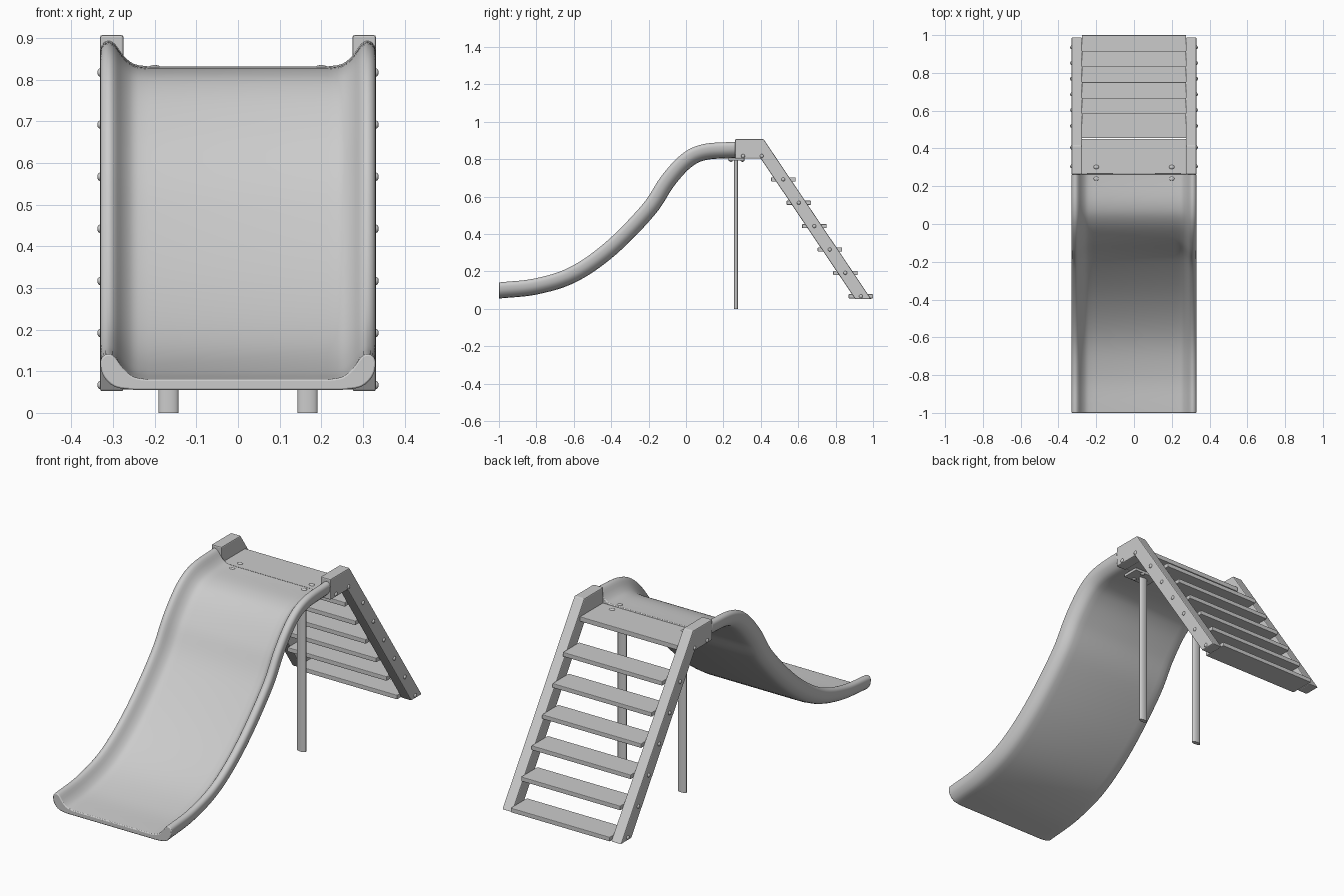
import bpy, bmesh, math
from mathutils import Vector

cube = bpy.data.objects.get("Cube")
if cube:
    bpy.data.objects.remove(cube, do_unlink=True)

# One grey material for everything
grey = bpy.data.materials.new("light grey")
grey.use_nodes = True
COLOUR = (0.6, 0.6, 0.6, 1)
grey.diffuse_color = COLOUR
grey.node_tree.nodes["Principled BSDF"].inputs["Base Color"].default_value = COLOUR


def finish(bm, name, smooth=False, bevel=0.0):
    bmesh.ops.recalc_face_normals(bm, faces=bm.faces)
    mesh = bpy.data.meshes.new(name)
    bm.to_mesh(mesh)
    bm.free()
    mesh.materials.append(grey)
    ob = bpy.data.objects.new(name, mesh)
    bpy.context.collection.objects.link(ob)
    if bevel:
        mod = ob.modifiers.new("soft edges", 'BEVEL')
        mod.width, mod.segments, mod.limit_method = bevel, 2, 'ANGLE'
    if smooth:
        bpy.ops.object.select_all(action='DESELECT')
        ob.select_set(True)
        bpy.context.view_layer.objects.active = ob
        bpy.ops.object.shade_smooth_by_angle(angle=math.radians(40))
    return ob


def box(name, lo, hi, bevel=0.003):
    bm = bmesh.new()
    bmesh.ops.create_cube(bm, size=1)
    for v in bm.verts:
        v.co = Vector([(a + b) / 2 + c * (b - a) for a, b, c in zip(lo, hi, v.co)])
    return finish(bm, name, bevel=bevel)


def dome(name, centre, radii):
    bm = bmesh.new()
    bmesh.ops.create_uvsphere(bm, u_segments=14, v_segments=8, radius=1)
    for v in bm.verts:
        v.co = Vector([c + r * p for c, r, p in zip(centre, radii, v.co)])
    return finish(bm, name, smooth=True)


def spline(points, steps):
    # Catmull-Rom curve through the points
    pts = [Vector(p) for p in points]
    pts = [2 * pts[0] - pts[1]] + pts + [2 * pts[-1] - pts[-2]]
    out = []
    for a, b, c, d in zip(pts, pts[1:], pts[2:], pts[3:]):
        for i in range(steps):
            t = i / steps
            out.append(0.5 * (2 * b + (c - a) * t + (2 * a - 5 * b + 4 * c - d) * t * t
                              + (3 * b - a - 3 * c + d) * t ** 3))
    return out + [pts[-2]]


# Slide: trough section swept along an S-shaped path (y, z)
path = spline([(-1, 0.098), (-0.8, 0.12), (-0.6, 0.185), (-0.4, 0.325), (-0.2, 0.53),
               (-0.1, 0.68), (0, 0.79), (0.1, 0.838), (0.265, 0.85)], 6)
# Right half of the section (x, height from mid-line), underside to floor
half = spline([(0.25, -0.043), (0.295, -0.036), (0.322, -0.012), (0.33, 0.015),
               (0.327, 0.034), (0.312, 0.043), (0.296, 0.036), (0.275, 0.008),
               (0.25, -0.012), (0.215, -0.018)], 3)
section = [tuple(p) for p in half] + [(-p.x, p.y) for p in reversed(half)]

bm = bmesh.new()
rings = []
for i, p in enumerate(path):
    tangent = (path[min(i + 1, len(path) - 1)] - path[max(i - 1, 0)]).normalized()
    if i in (0, len(path) - 1):
        tangent = Vector((1, 0))
    normal = Vector((-tangent.y, tangent.x))
    rings.append([bm.verts.new((x, p.x + normal.x * h, p.y + normal.y * h))
                  for x, h in section])
n = len(section)
for r, s in zip(rings, rings[1:]):
    for j in range(n):
        bm.faces.new((r[j], r[(j + 1) % n], s[(j + 1) % n], s[j]))
bm.faces.new(rings[0])
bm.faces.new(rings[-1])
finish(bm, "slide_chute", smooth=True, bevel=0.004)

# Platform deck behind the slide
box("platform_deck", (-0.276, 0.267, 0.806), (0.276, 0.45, 0.83))

# Ladder treads
STEPS = 6
treads = [(0.52 + 0.083 * i, 0.692 - 0.125 * i) for i in range(STEPS)]
for i, (y, z) in enumerate(treads):
    box(f"ladder_tread_{i + 1}", (-0.276, y - 0.065, z - 0.011), (0.276, y + 0.065, z + 0.011))

# Side boards, bolts, posts and brackets on both sides
outline = [(0.262, 0.803), (0.262, 0.907), (0.415, 0.907), (0.99, 0.052), (0.905, 0.052), (0.40, 0.803)]
for side, s in (("left", 1), ("right", -1)):
    bm = bmesh.new()
    face = bm.faces.new([bm.verts.new((s * 0.275, y, z)) for y, z in outline])
    ext = bmesh.ops.extrude_face_region(bm, geom=[face])
    for v in ext["geom"]:
        if isinstance(v, bmesh.types.BMVert):
            v.co.x = s * 0.331
    finish(bm, f"{side}_ladder_board", bevel=0.005)

    for i, (y, z) in enumerate([(0.305, 0.817), (0.405, 0.817)] + treads):
        dome(f"{side}_side_bolt_{i + 1}", (s * 0.331, y, z), (0.007, 0.01, 0.01))

    # Oval support post
    bm = bmesh.new()
    bmesh.ops.create_cone(bm, cap_ends=True, segments=24, radius1=1, radius2=1, depth=1)
    for v in bm.verts:
        v.co = Vector((s * 0.167 + v.co.x * 0.024, 0.268 + v.co.y * 0.011, (v.co.z + 0.5) * 0.795))
    finish(bm, f"{side}_support_post", smooth=True)

    # Bracket under the joint, with bolt heads above and below
    x1, x2 = sorted((s * 0.11, s * 0.25))
    box(f"{side}_post_bracket", (x1, 0.225, 0.792), (x2, 0.312, 0.806), 0.002)
    for i, y in enumerate((0.24, 0.302)):
        dome(f"{side}_deck_bolt_{i + 1}", (s * 0.2, y, 0.83), (0.014, 0.011, 0.005))
        dome(f"{side}_bracket_bolt_{i + 1}", (s * 0.2, y, 0.792), (0.012, 0.01, 0.006))
